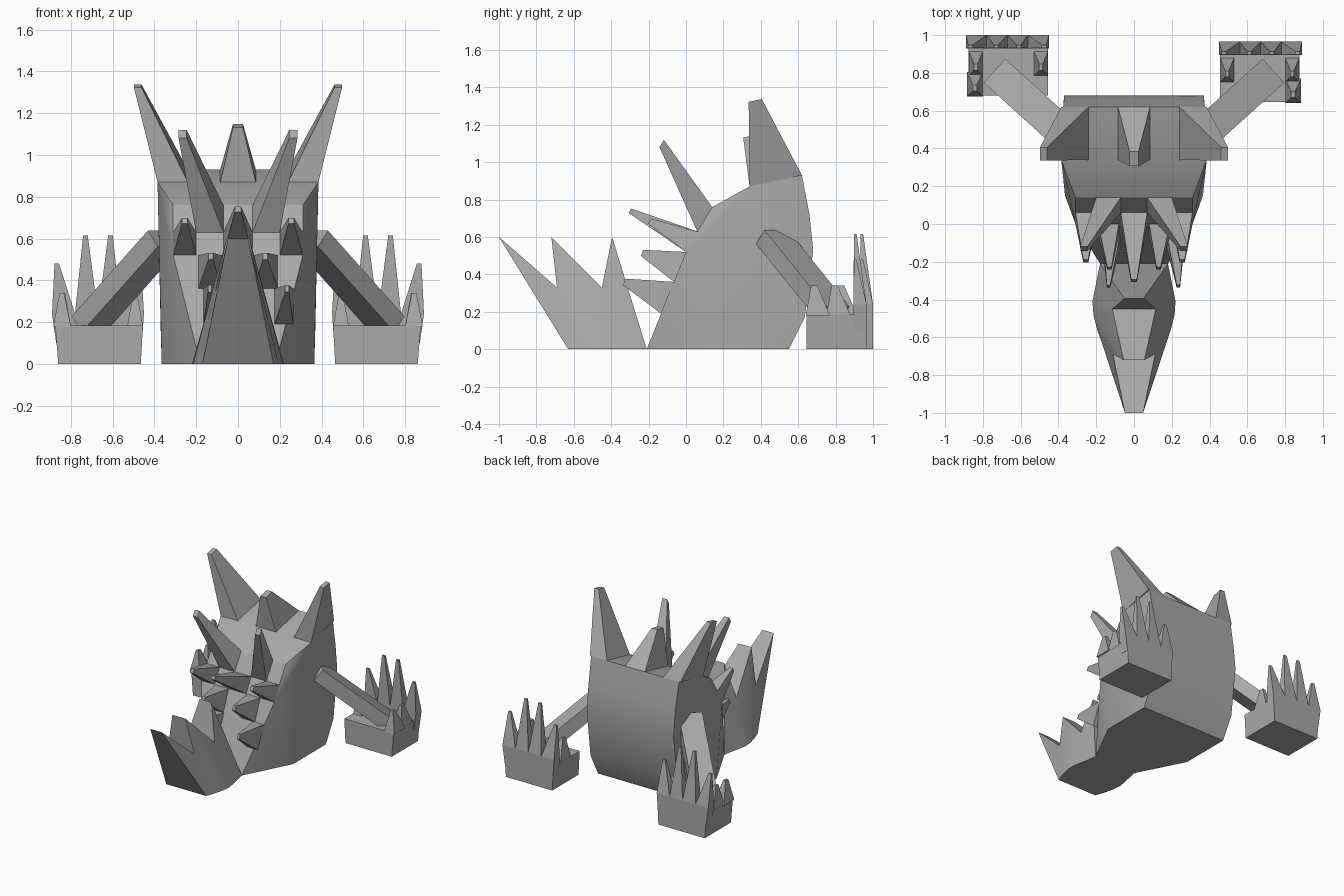
import bpy, bmesh
from mathutils import Vector

if "Cube" in bpy.data.objects:
    bpy.data.objects.remove(bpy.data.objects["Cube"])

stone = bpy.data.materials.new("grey_stone")
stone.use_nodes = True
GREY = (0.4, 0.4, 0.4, 1)
stone.diffuse_color = GREY
stone.node_tree.nodes["Principled BSDF"].inputs["Base Color"].default_value = GREY


def finish(name, bm, smooth=False):
    bmesh.ops.recalc_face_normals(bm, faces=bm.faces)
    mesh = bpy.data.meshes.new(name)
    bm.to_mesh(mesh)
    bm.free()
    mesh.materials.append(stone)
    obj = bpy.data.objects.new(name, mesh)
    bpy.context.collection.objects.link(obj)
    if smooth:
        bpy.ops.object.select_all(action='DESELECT')
        obj.select_set(True)
        bpy.context.view_layer.objects.active = obj
        bpy.ops.object.shade_smooth_by_angle(angle=0.5)
    return obj


def hull(name, points, smooth=False):
    bm = bmesh.new()
    verts = [bm.verts.new(p) for p in points]
    res = bmesh.ops.convex_hull(bm, input=verts)
    junk = {g for g in res["geom_interior"] + res["geom_unused"]
            if isinstance(g, bmesh.types.BMVert) and g.is_valid}
    bmesh.ops.delete(bm, geom=list(junk), context='VERTS')
    bmesh.ops.dissolve_limit(bm, angle_limit=0.02, verts=bm.verts, edges=bm.edges)
    return finish(name, bm, smooth)


def spike(name, base, tip, scale=0.25):
    """Truncated spike from a base quad to a small copy of it at the tip."""
    base = [Vector(p) for p in base]
    mid = sum(base, Vector()) / 4
    top = [Vector(tip) + (p - mid) * scale for p in base]
    bm = bmesh.new()
    b = [bm.verts.new(p) for p in base]
    t = [bm.verts.new(p) for p in top]
    bm.faces.new(b)
    bm.faces.new(t)
    for i in range(4):
        j = (i + 1) % 4
        bm.faces.new((b[i], b[j], t[j], t[i]))
    return finish(name, bm)


def quad(x0, x1, low, high):
    """Base quad between two (y, z) lines, spanning x0..x1."""
    return [(x0, *low), (x1, *low), (x1, *high), (x0, *high)]


# Body: half-width, y, z of each ridge, mirrored and wrapped
CHIN, LIP, NOSE, BROW = (-.21, 0), (0, .52), (.06, .63), (.14, .76)
CROWN, NAPE = (.34, .87), (.62, .93)
ridges = [(.18, CHIN), (.31, LIP), (.31, NOSE), (.31, BROW), (.385, CROWN),
          (.375, NAPE), (.37, (.66, .72)), (.37, (.68, .53)), (.37, (.635, .17)),
          (.365, (.55, 0)), (.365, (.15, 0)), (.375, (.27, .5))]
hull("body", [(s * w, *yz) for w, yz in ridges for s in (-1, 1)], True)

# Jaw: columns of top point and bottom point, each with its half-width
columns = [(.048, -1, .6, .17, -.63), (.112, -.69, .33, .195, -.56),
           (.055, -.72, .6, .215, -.48), (.115, -.45, .33, .22, -.41),
           (.05, -.395, .6, .18, -.21)]
bm = bmesh.new()
rows = []
for tw, ty, tz, bw, by in columns:
    rows.append([bm.verts.new(p) for p in
                 ((-bw, by, 0), (-tw, ty, tz), (tw, ty, tz), (bw, by, 0))])
for a, b in zip(rows, rows[1:]):
    for i in range(4):
        j = (i + 1) % 4
        bm.faces.new((a[i], a[j], b[j], b[i]))
bm.faces.new(rows[0])
bm.faces.new(rows[-1])
finish("jaw", bm, True)

# Centre spikes on the crown and nose
spike("crown_spike", quad(-.085, .085, CROWN, NAPE), (0, .345, 1.14), .28)
spike("nose_spike", quad(-.07, .07, LIP, NOSE), (0, -.3, .74), .22)


def on_slope(z):
    """Point on the chin slope at height z."""
    return (-.21 + .21 * z / .52, z)


for side, s in (("left", 1), ("right", -1)):
    # Horns and face spikes
    spike(side + "_horn", quad(s * .24, s * .385, CROWN, NAPE), (s * .48, .37, 1.33), .25)
    spike(side + "_brow_spike", quad(s * .07, s * .2, NOSE, BROW), (s * .265, -.13, 1.1), .3)
    spike(side + "_cheek_spike", quad(s * .2, s * .31, LIP, NOSE), (s * .255, -.195, .685), .25)
    spike(side + "_upper_tooth", quad(s * .08, s * .19, on_slope(.36), on_slope(.52)),
          (s * .13, -.235, .515), .2)
    x = .22 if s > 0 else -.12
    spike(side + "_lower_tooth", quad(x - .045, x + .045, on_slope(.19), on_slope(.36)),
          (x + .015 * s, -.33, .36), .2)

    # Arm: slanted beam
    start, end = Vector((s * .35, .46, .6)), Vector((s * .715, .79, .19))
    along = (end - start).normalized()
    wide = along.cross(Vector((0, 0, 1))).normalized()
    deep = along.cross(wide)
    hull(side + "_arm", [c + wide * .085 * i + deep * .05 * j
                         for c in (start, end) for i in (-1, 1) for j in (-1, 1)])

    # Hand block with finger and side spikes
    y0 = .645 if s > 0 else .68
    hull(side + "_hand", [(s * x, y, z) for x, z in ((.465, 0), (.86, 0), (.455, .185), (.875, .185))
                          for y in (y0, y0 + .32)])
    back, front = y0 + .32, y0 + .25
    hull(side + "_knuckles", [(s * x, y, z) for x, z in ((.45, .24), (.89, .24), (.46, .1), (.87, .1))
                              for y in (back, front)])
    for i, (tip_x, tip_z) in enumerate(((.475, .48), (.61, .615), (.73, .615), (.867, .48))):
        x = .45 + .11 * i
        spike(f"{side}_finger_{i}", quad(s * x, s * (x + .11), (front, .24), (back, .24)),
              (s * tip_x, y0 + .26, tip_z), .2)
    for i, (x0, x1, y, tip) in enumerate(((.455, .53, .15, .34), (.8, .875, .15, .34),
                                          (.8, .885, .04, .34))):
        cx = (x0 + x1) / 2
        spike(f"{side}_side_spike_{i}", quad(s * x0, s * x1, (y0 + y - .045, .18), (y0 + y + .085, .18)),
              (s * cx, y0 + y, tip), .25)
